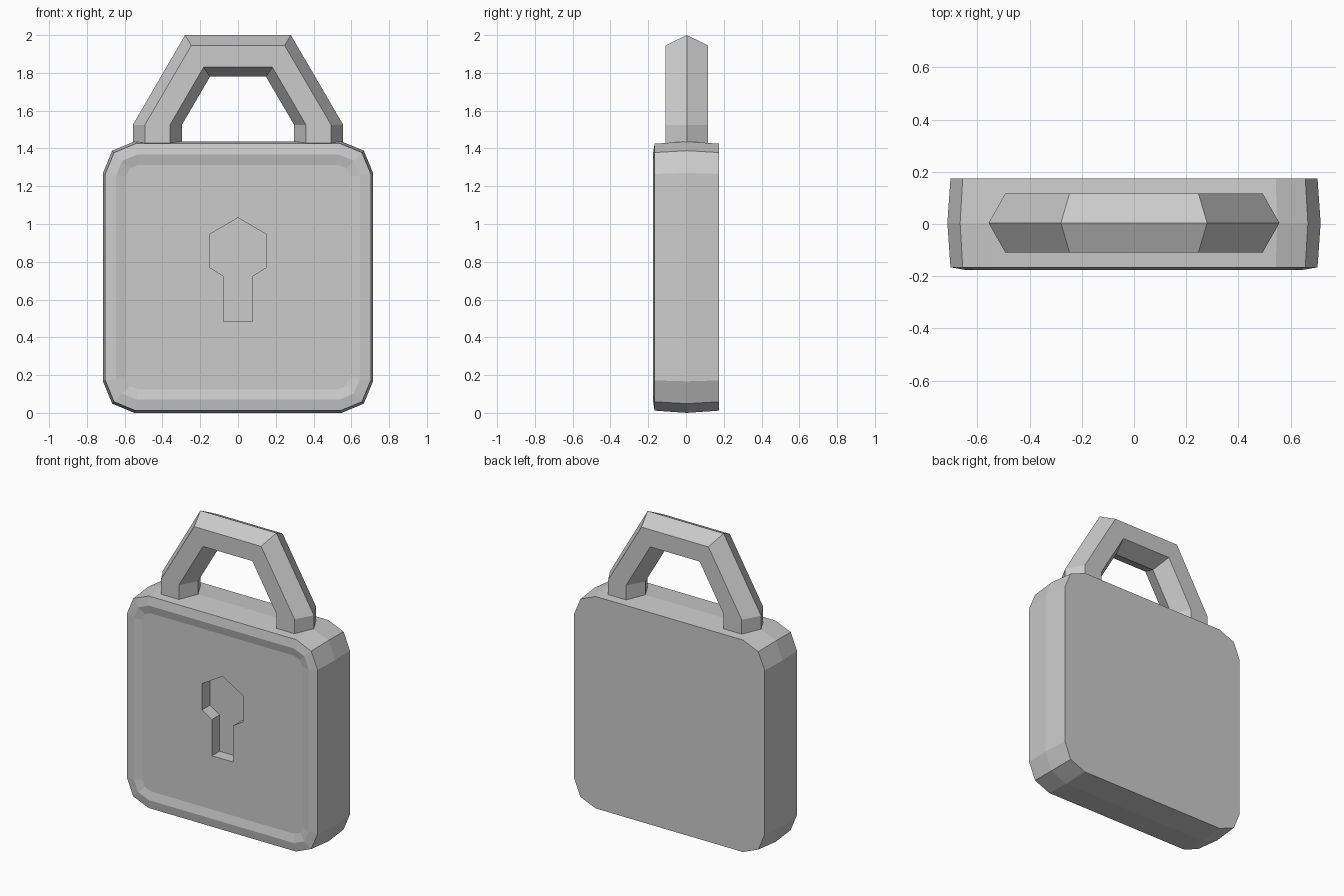
import bpy, bmesh, math

cube = bpy.data.objects.get("Cube")
if cube:
    bpy.data.objects.remove(cube, do_unlink=True)

grey = bpy.data.materials.new("light_grey")
grey.use_nodes = True
colour = (0.6, 0.6, 0.6, 1)
grey.diffuse_color = colour
grey.node_tree.nodes["Principled BSDF"].inputs["Base Color"].default_value = colour

HALF, MID_Z = 0.715, 0.7185


def finish(bm, name):
    bmesh.ops.recalc_face_normals(bm, faces=bm.faces)
    mesh = bpy.data.meshes.new(name)
    bm.to_mesh(mesh)
    bm.free()
    mesh.materials.append(grey)
    obj = bpy.data.objects.new(name, mesh)
    bpy.context.collection.objects.link(obj)


def ring(bm, points, y):
    return [bm.verts.new((x, y, z)) for x, z in points]


def bridge(bm, a, b, closed=True):
    n = len(a)
    for i in range(n if closed else n - 1):
        j = (i + 1) % n
        bm.faces.new((a[i], a[j], b[j], b[i]))


def rounded_square(inset, radius):
    """Square outline whose corners are two-segment arcs."""
    points = []
    for k in range(4):
        c = math.radians(45 + 90 * k)
        cx = math.copysign(HALF - inset - radius, math.cos(c))
        cz = math.copysign(MID_Z - inset - radius, math.sin(c))
        for step in (-45, 0, 45):
            a = c + math.radians(step)
            points.append((cx + radius * math.cos(a), MID_Z + cz + radius * math.sin(a)))
    return points


# Lock body: bulged sides, raised front rim and sunken panel
bm = bmesh.new()
layers = [(0.012, 0.16, 0.175), (0, 0.167, 0.004), (0.012, 0.16, -0.166),
          (0.07, 0.11, -0.176), (0.125, 0.06, -0.163)]
rings = [ring(bm, rounded_square(inset, r), y) for inset, r, y in layers]
for a, b in zip(rings, rings[1:]):
    bridge(bm, a, b)
bm.faces.new(rings[0])

# Keyhole: recessed walls and floor, with the panel filled around it
right = [(0.15, 0.945), (0.15, 0.77), (0.078, 0.725), (0.078, 0.483)]
keyhole = [(0, 1.033)] + right + [(-x, z) for x, z in reversed(right)]
front, floor = ring(bm, keyhole, -0.163), ring(bm, keyhole, -0.083)
bridge(bm, front, floor)
floor_face = bm.faces.new(floor)
bmesh.ops.triangulate(bm, faces=[floor_face])
rim_edges = [bm.edges.get((loop[i - 1], loop[i]))
             for loop in (rings[-1], front) for i in range(len(loop))]
bmesh.ops.triangle_fill(bm, edges=rim_edges, use_beauty=True)
finish(bm, "lock_body")

# Shackle: hexagonal bar following an angular arch
bm = bmesh.new()


def arch(foot_x, shoulder_z, top_x, top_z):
    half = [(foot_x, 1.38), (foot_x, shoulder_z), (top_x, top_z)]
    return half + [(-x, z) for x, z in reversed(half)]


outer_tip = arch(0.557, 1.525, 0.28, 2.0)
outer_side = arch(0.493, 1.525, 0.247, 1.945)
inner_side = arch(0.36, 1.525, 0.182, 1.83)
inner_tip = arch(0.297, 1.525, 0.148, 1.78)
Y, D = 0.004, 0.113
rails = [ring(bm, p, y) for p, y in (
    (outer_tip, Y), (outer_side, Y - D), (inner_side, Y - D),
    (inner_tip, Y), (inner_side, Y + D), (outer_side, Y + D))]
for i, rail in enumerate(rails):
    bridge(bm, rails[i - 1], rail, closed=False)
for end in (0, -1):
    bm.faces.new([rail[end] for rail in rails])
finish(bm, "shackle")
